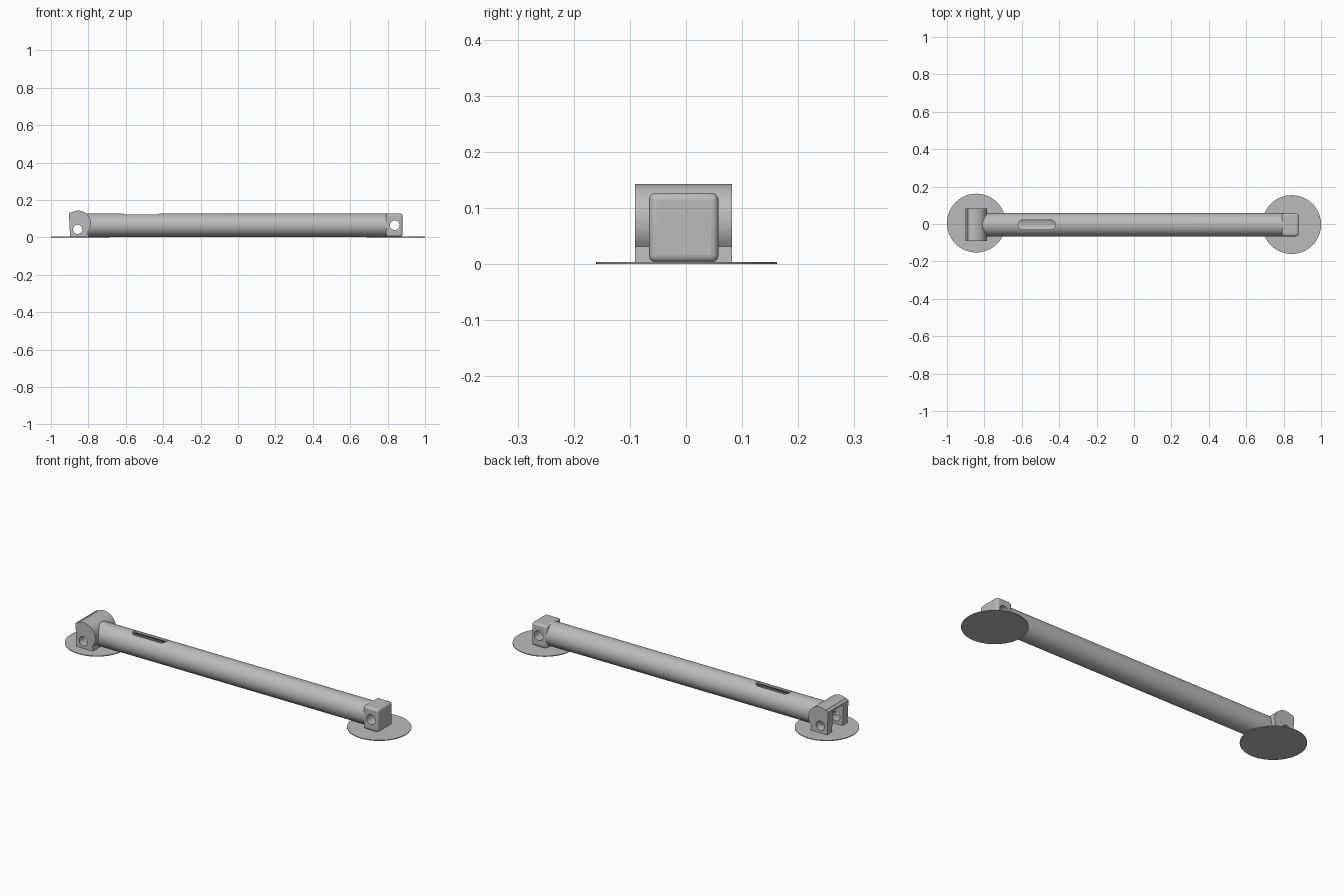
import bpy, bmesh, math
from mathutils import Matrix

cube = bpy.data.objects.get("Cube")
if cube:
    bpy.data.objects.remove(cube, do_unlink=True)

AXIS_Y = -0.004      # centre line of the strut
AXIS_Z = 0.065

grey = bpy.data.materials.new("plain_grey")
grey.use_nodes = True
colour = (0.5, 0.5, 0.5, 1)
grey.diffuse_color = colour
grey.node_tree.nodes["Principled BSDF"].inputs["Base Color"].default_value = colour


def make(name, bm):
    bmesh.ops.recalc_face_normals(bm, faces=bm.faces)
    mesh = bpy.data.meshes.new(name)
    bm.to_mesh(mesh)
    bm.free()
    obj = bpy.data.objects.new(name, mesh)
    bpy.context.collection.objects.link(obj)
    mesh.materials.append(grey)
    return obj


def cylinder(name, radius, length, centre, axis="Z", sides=64):
    turn = {"X": Matrix.Rotation(math.pi / 2, 4, "Y"),
            "Y": Matrix.Rotation(math.pi / 2, 4, "X"),
            "Z": Matrix.Identity(4)}[axis]
    bm = bmesh.new()
    bmesh.ops.create_cone(bm, cap_ends=True, segments=sides, radius1=radius,
                          radius2=radius, depth=length,
                          matrix=Matrix.Translation(centre) @ turn)
    return make(name, bm)


def extrude(name, points, offset, direction):
    bm = bmesh.new()
    face = bm.faces.new([bm.verts.new(p) for p in points])
    top = bmesh.ops.extrude_face_region(bm, geom=[face])["geom"]
    bmesh.ops.translate(bm, vec=[c * offset for c in direction],
                        verts=[v for v in top if isinstance(v, bmesh.types.BMVert)])
    return make(name, bm)


def box(name, low, high):
    bm = bmesh.new()
    bmesh.ops.create_cube(bm, size=1)
    for v in bm.verts:
        v.co = [(a + b) / 2 + c * (b - a) for a, b, c in zip(low, high, v.co)]
    return make(name, bm)


def bevel(obj, width):
    mod = obj.modifiers.new("rounded_edges", "BEVEL")
    mod.width, mod.segments = width, 4


def cut(obj, cutter):
    mod = obj.modifiers.new("cut", "BOOLEAN")
    mod.operation, mod.solver, mod.object = "DIFFERENCE", "EXACT", cutter
    cutter.hide_render = True
    cutter.hide_set(True)


def smooth(obj):
    bpy.ops.object.select_all(action="DESELECT")
    obj.select_set(True)
    bpy.context.view_layer.objects.active = obj
    bpy.ops.object.shade_smooth_by_angle(angle=math.radians(35))


# Thin round feet
feet = [cylinder("left_foot_disc", 0.157, 0.004, (0.843, -0.003, 0.002)),
        cylinder("right_foot_disc", 0.157, 0.004, (-0.843, 0.005, 0.002))]

# Hollow tube with a rounded slot through its top
tube = cylinder("tube", 0.062, 1.61, (-0.005, AXIS_Y, AXIS_Z), "X")
cut(tube, cylinder("tube_bore", 0.05, 1.53, (-0.01, AXIS_Y, AXIS_Z), "X"))
outline = []
for end, start in ((-0.445, -90), (-0.595, 90)):
    for i in range(13):
        a = math.radians(start + 15 * i)
        outline.append((end + 0.025 * math.cos(a), AXIS_Y + 0.025 * math.sin(a), 0.09))
cut(tube, extrude("slot_cutter", outline, 0.08, (0, 0, 1)))

# Rounded end block with a cross hole
block = box("end_block", (0.79, AXIS_Y - 0.062, 0.003), (0.88, AXIS_Y + 0.062, 0.127))
bevel(block, 0.013)
cut(block, cylinder("block_hole", 0.026, 0.3, (0.838, AXIS_Y, AXIS_Z), "Y", 32))

# Forked end: barrel top, flat outer side and a slot between two prongs
profile = [(-0.898, 0.004), (-0.80, 0.004)]
for i in range(25):
    a = math.radians(-40 + 160 * i / 24)
    profile.append((-0.854 + 0.068 * math.cos(a), 0.075 + 0.068 * math.sin(a)))
profile += [(-0.892, 0.135), (-0.904, 0.128)]
fork = extrude("fork_end", [(x, -0.091, z) for x, z in profile], 0.173, (0, 1, 0))
cut(fork, box("fork_gap", (-0.95, AXIS_Y - 0.045, -0.02), (-0.812, AXIS_Y + 0.045, 0.118)))
cut(fork, cylinder("fork_hole", 0.025, 0.3, (-0.857, AXIS_Y, 0.043), "Y", 32))

for part in feet + [tube, block, fork]:
    smooth(part)
